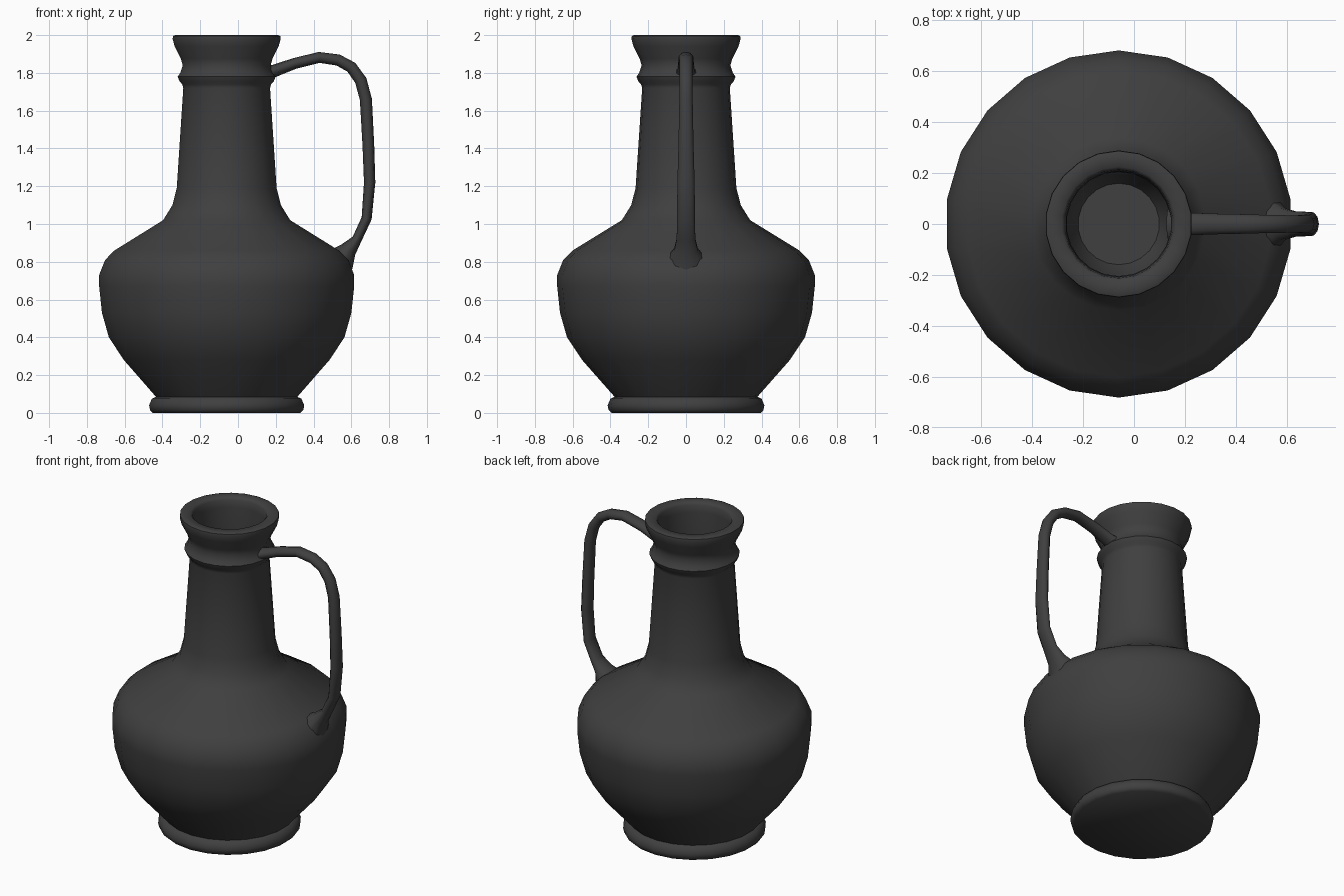
import bpy, bmesh, math
from mathutils import Vector

if "Cube" in bpy.data.objects:
    bpy.data.objects.remove(bpy.data.objects["Cube"])

AXIS_X, SIDES = -0.06, 22

clay = bpy.data.materials.new("dark_clay")
clay.diffuse_color = (0.05, 0.05, 0.05, 1)
clay.use_nodes = True
clay.node_tree.nodes["Principled BSDF"].inputs["Base Color"].default_value = clay.diffuse_color


def skin(name, rings, angle):
    """Join successive vertex rings into a closed, capped surface."""
    bm = bmesh.new()
    loops = [[bm.verts.new(p) for p in ring] for ring in rings]
    n = len(loops[0])
    for a, b in zip(loops, loops[1:]):
        for i in range(n):
            j = (i + 1) % n
            bm.faces.new((a[i], a[j], b[j], b[i]))
    bm.faces.new(loops[0][::-1])
    bm.faces.new(loops[-1])
    bmesh.ops.recalc_face_normals(bm, faces=bm.faces)
    mesh = bpy.data.meshes.new(name)
    bm.to_mesh(mesh)
    bm.free()
    mesh.materials.append(clay)
    obj = bpy.data.objects.new(name, mesh)
    bpy.context.collection.objects.link(obj)
    bpy.ops.object.select_all(action='DESELECT')
    obj.select_set(True)
    bpy.context.view_layer.objects.active = obj
    bpy.ops.object.shade_smooth_by_angle(angle=math.radians(angle))
    return obj


# Jug body: foot ring, belly, shoulder, neck, collar, lip, then the inside
profile = [
    (0.395, 0.0), (0.41, 0.015), (0.415, 0.04), (0.40, 0.075), (0.378, 0.085),
    (0.55, 0.28), (0.63, 0.40), (0.667, 0.53), (0.682, 0.67), (0.682, 0.73),
    (0.65, 0.81), (0.60, 0.86), (0.34, 1.02), (0.29, 1.10), (0.267, 1.19),
    (0.232, 1.72), (0.238, 1.74), (0.252, 1.755), (0.262, 1.78), (0.248, 1.80),
    (0.235, 1.84), (0.245, 1.875), (0.278, 1.94), (0.289, 1.98), (0.287, 1.995),
    (0.275, 2.0), (0.225, 2.0), (0.213, 1.985), (0.208, 1.94), (0.205, 1.72),
    (0.225, 1.25), (0.16, 1.12),
]


def circle(r, z):
    angles = [(i + 0.5) * math.tau / SIDES for i in range(SIDES)]
    return [(AXIS_X + r * math.cos(a), r * math.sin(a), z) for a in angles]


skin("jug_body", [circle(r, z) for r, z in profile], 55)

# Handle: oval section swept along a path (x, z, half thickness, half width)
path = [
    (0.14, 1.795, 0.045, 0.075), (0.19, 1.81, 0.033, 0.048),
    (0.30, 1.85, 0.029, 0.043), (0.43, 1.882, 0.029, 0.04),
    (0.53, 1.868, 0.030, 0.037), (0.60, 1.83, 0.031, 0.036),
    (0.65, 1.76, 0.032, 0.036), (0.677, 1.66, 0.032, 0.037),
    (0.69, 1.42, 0.031, 0.042), (0.697, 1.22, 0.030, 0.048),
    (0.681, 1.03, 0.027, 0.05), (0.63, 0.92, 0.026, 0.052),
    (0.585, 0.865, 0.045, 0.065), (0.535, 0.80, 0.085, 0.11),
]
rings = []
for k, (x, z, t, w) in enumerate(path):
    before, after = path[max(k - 1, 0)], path[min(k + 1, len(path) - 1)]
    d = Vector((after[0] - before[0], 0, after[1] - before[1])).normalized()
    side = Vector((-d.z, 0, d.x))
    rings.append([Vector((x, 0, z)) + side * t * math.cos(a)
                  + Vector((0, w * math.sin(a), 0))
                  for a in (i * math.tau / 10 for i in range(10))])
skin("handle", rings, 60)
